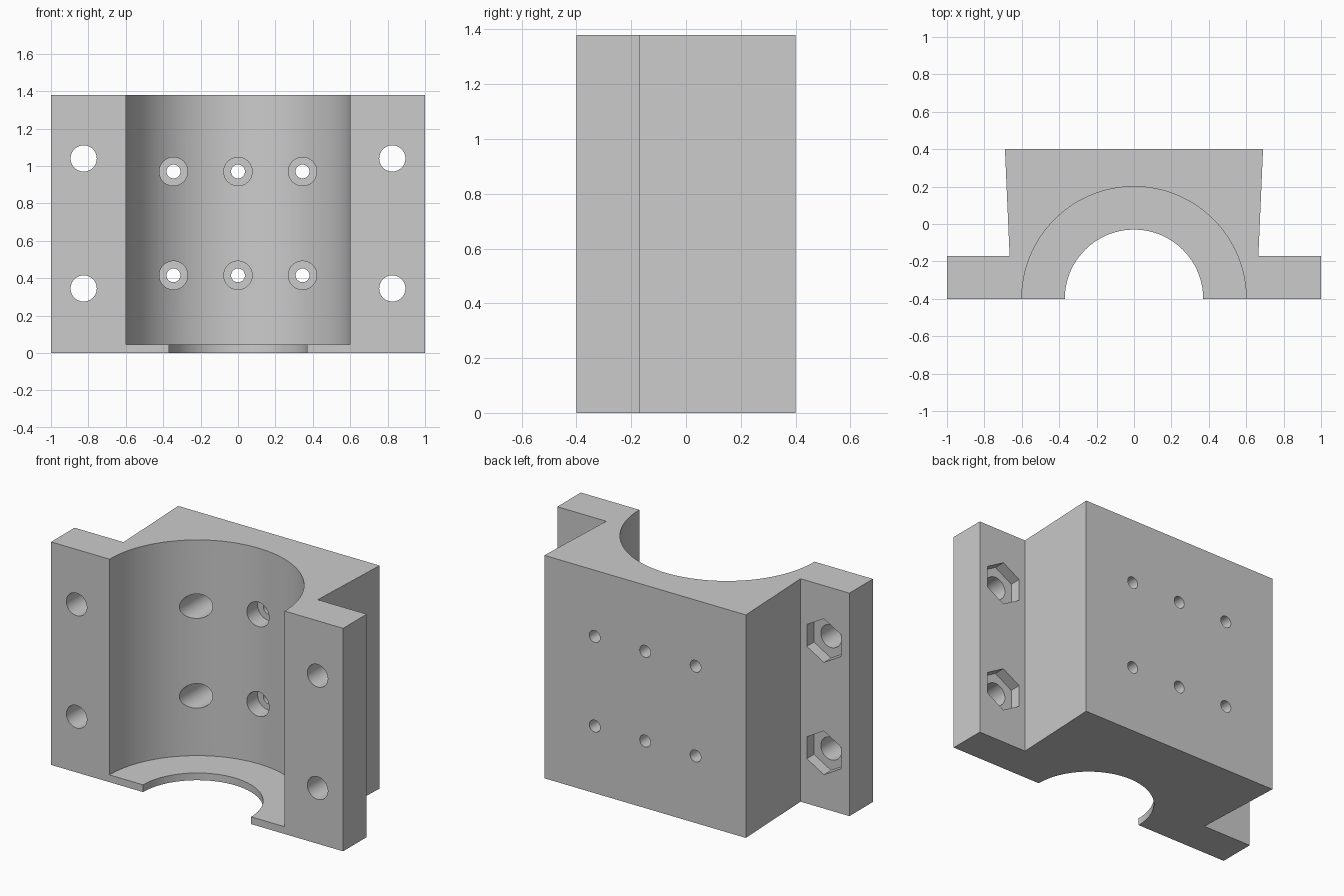
import bpy, bmesh, math

cube = bpy.data.objects.get("Cube")
if cube:
    bpy.data.objects.remove(cube, do_unlink=True)

# Single matte grey
GREY = (0.6, 0.6, 0.6, 1.0)
grey = bpy.data.materials.new("plain grey")
grey.use_nodes = True
grey.diffuse_color = GREY
grey.node_tree.nodes["Principled BSDF"].inputs["Base Color"].default_value = GREY

HEIGHT, FRONT, BACK, STEP = 1.38, -0.40, 0.40, -0.17


def prism(name, points, along, start, end):
    """Extrude a 2D outline along z (points are x, y) or y (points are x, z)."""
    def place(p, d):
        return (p[0], p[1], d) if along == "z" else (p[0], d, p[1])
    bm = bmesh.new()
    face = bm.faces.new([bm.verts.new(place(p, start)) for p in points])
    grown = bmesh.ops.extrude_face_region(bm, geom=[face])["geom"]
    for v in grown:
        if isinstance(v, bmesh.types.BMVert):
            v.co["xyz".index(along)] = end
    bmesh.ops.recalc_face_normals(bm, faces=bm.faces[:])
    mesh = bpy.data.meshes.new(name)
    bm.to_mesh(mesh)
    bm.free()
    mesh.materials.append(grey)
    obj = bpy.data.objects.new(name, mesh)
    bpy.context.collection.objects.link(obj)
    return obj


def ring(cx, cy, radius, sides):
    """Regular polygon with a corner straight up."""
    turns = [math.tau * i / sides for i in range(sides)]
    return [(cx + radius * math.sin(t), cy + radius * math.cos(t)) for t in turns]


# Block with two side flanges; its sides taper in slightly toward the flanges
half = [(1.0, FRONT), (1.0, STEP), (0.665, STEP), (0.69, BACK)]
outline = half + [(-x, y) for x, y in reversed(half)]
body = prism("clamp_block", outline, "z", 0, HEIGHT)
bpy.context.view_layer.objects.active = body
body.select_set(True)


def cut(name, points, along, start, end):
    cutter = prism(name, points, along, start, end)
    cutter.hide_render = True
    mod = body.modifiers.new(name, "BOOLEAN")
    mod.operation, mod.solver, mod.object = "DIFFERENCE", "EXACT", cutter
    bpy.ops.object.modifier_apply(modifier=mod.name)
    bpy.data.objects.remove(cutter, do_unlink=True)


# Half-round bore, leaving a thin lip with a smaller opening at the bottom
cut("bore", ring(0, FRONT, 0.60, 128), "z", 0.045, HEIGHT + 0.2)
cut("lip_opening", ring(0, FRONT, 0.37, 96), "z", -0.2, 0.2)

# Flange bolt holes with hexagonal nut pockets at the back
for x in (-0.825, 0.825):
    for z in (0.345, 1.04):
        cut("bolt_hole", ring(x, z, 0.07, 48), "y", FRONT - 0.1, STEP + 0.1)
        cut("nut_pocket", ring(x, z, 0.135, 6), "y", STEP - 0.07, STEP + 0.1)

# Counterbored screw holes through the back wall
for x in (-0.345, 0, 0.345):
    for z in (0.415, 0.97):
        cut("counterbore", ring(x, z, 0.076, 48), "y", -0.3, 0.30)
        cut("screw_hole", ring(x, z, 0.037, 32), "y", -0.3, BACK + 0.1)

bpy.ops.object.shade_smooth_by_angle(angle=math.radians(30))
